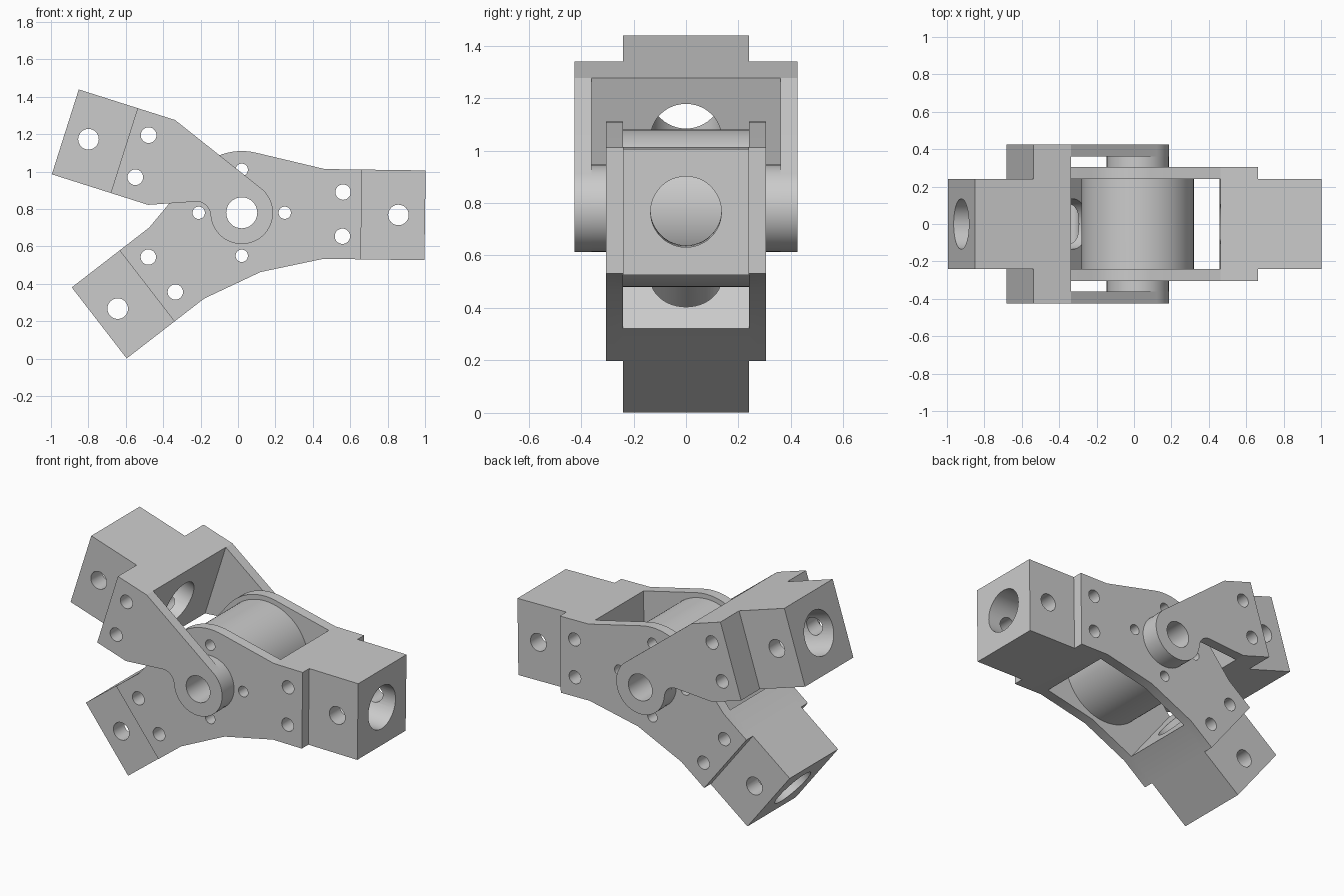
import bpy, bmesh, math
from mathutils import Vector, Matrix

if "Cube" in bpy.data.objects:
    bpy.data.objects.remove(bpy.data.objects["Cube"])

grey = bpy.data.materials.new("plain grey")
grey.use_nodes = True
grey.diffuse_color = (0.6, 0.6, 0.6, 1)
grey.node_tree.nodes["Principled BSDF"].inputs["Base Color"].default_value = (0.6, 0.6, 0.6, 1)

PX, PZ = 0.02, 0.78          # pivot axis position
RIGHT, LOWER, UPPER = -0.8, 217.7, 162.4   # arm directions in degrees


def make(bm, name):
    bmesh.ops.recalc_face_normals(bm, faces=bm.faces)
    mesh = bpy.data.meshes.new(name)
    bm.to_mesh(mesh)
    bm.free()
    mesh.materials.append(grey)
    ob = bpy.data.objects.new(name, mesh)
    bpy.context.collection.objects.link(ob)
    return ob


def prism(name, pts, y0, y1):
    """Extrude an x-z outline along y."""
    bm = bmesh.new()
    face = bm.faces.new([bm.verts.new((x, y0, z)) for x, z in pts])
    ext = bmesh.ops.extrude_face_region(bm, geom=[face])["geom"]
    verts = [g for g in ext if isinstance(g, bmesh.types.BMVert)]
    bmesh.ops.translate(bm, verts=verts, vec=(0, y1 - y0, 0))
    return make(bm, name)


def rod(name, a, b, r, seg=48):
    """Cylinder between two points."""
    a, b = Vector(a), Vector(b)
    rot = (b - a).to_track_quat('Z', 'Y').to_matrix().to_4x4()
    bm = bmesh.new()
    bmesh.ops.create_cone(bm, cap_ends=True, segments=seg, radius1=r, radius2=r,
                          depth=(b - a).length,
                          matrix=Matrix.Translation((a + b) / 2) @ rot)
    return make(bm, name)


def combine(ob, tool, op='DIFFERENCE'):
    """Apply a boolean and delete the tool."""
    tool.hide_render = True
    bpy.context.view_layer.objects.active = ob
    mod = ob.modifiers.new("cut", 'BOOLEAN')
    mod.operation, mod.solver, mod.object = op, 'EXACT', tool
    bpy.ops.object.modifier_apply(modifier=mod.name)
    bpy.data.objects.remove(tool)


def cross_holes(ob, spots, r):
    for x, z in spots:
        combine(ob, rod("hole_cutter", (x, -1, z), (x, 1, z), r, 32))


def arm(angle, u, v):
    """Point u along an arm and v to its side, measured from the pivot."""
    c, s = math.cos(math.radians(angle)), math.sin(math.radians(angle))
    return (PX + u * c - v * s, PZ + u * s + v * c)


def arc(x, z, r, a0, a1, n):
    steps = [math.radians(a0 + (a1 - a0) * i / n) for i in range(n + 1)]
    return [(x + r * math.cos(t), z + r * math.sin(t)) for t in steps]


def shoulders(ob, angle, u, mid):
    """Narrow the end block of an arm on both sides."""
    pts = [arm(angle, a, mid + b) for a, b in ((u, -.4), (1.3, -.4), (1.3, .4), (u, .4))]
    for side in (-1, 1):
        combine(ob, prism("shoulder_cutter", pts, *sorted((side * .24, side * .6))))


def bore(ob, angle, start, mid):
    """Round socket along an arm."""
    (x0, z0), (x1, z1) = arm(angle, start, mid), arm(angle, 1.3, mid)
    combine(ob, rod("bore_cutter", (x0, 0, z0), (x1, 0, z1), 0.135))


def finish(ob):
    bpy.ops.object.select_all(action='DESELECT')
    ob.select_set(True)
    bpy.context.view_layer.objects.active = ob
    bpy.ops.object.shade_smooth_by_angle(angle=math.radians(20))


# Two-armed body: bent outline, open pocket, then the drum
outline = [arm(RIGHT, .44, -.24), arm(RIGHT, .98, -.24), arm(RIGHT, .98, .24), arm(RIGHT, .44, .24)]
outline += arc(PX, PZ, 0.33, 76.6, 140.3, 20)
outline += [arm(LOWER, .44, -.24), arm(LOWER, .963, -.24), arm(LOWER, .963, .24),
            arm(LOWER, .44, .24), (0.12, 0.463)]
body = prism("body_bracket", outline, -.305, .305)
pocket = [arm(RIGHT, .44, .7), arm(LOWER, .44, -.9), arm(LOWER, .44, .7), arm(RIGHT, .44, -.7)]
combine(body, prism("pocket_cutter", pocket, -.24, .24))
for angle in (RIGHT, LOWER):
    shoulders(body, angle, .64, 0)
    bore(body, angle, .38, 0)
combine(body, rod("drum", (PX, -.27, PZ), (PX, .27, PZ), 0.30, 96), 'UNION')
cross_holes(body, [(PX, PZ)], 0.083)
cross_holes(body, [(PX + .23 * math.cos(k * math.pi / 2), PZ + .23 * math.sin(k * math.pi / 2))
                   for k in range(4)], 0.033)
for angle in (RIGHT, LOWER):
    cross_holes(body, [arm(angle, .54, -.118), arm(angle, .54, .118)], 0.041)
    cross_holes(body, [arm(angle, .838, 0)], 0.055)
finish(body)

# Fork that straddles the body, offset above the pivot line
MID = -0.127
TOP, LOW = MID - .238, MID + .238
fork_outline = [arm(UPPER, .49, TOP)] + arc(PX, PZ, 0.167, 52.3, -175, 44)
fork_outline += arc(PX - .242, PZ - .015, 0.075, 0, 95, 12)
fork_outline += [arm(UPPER, .49, LOW), arm(UPPER, .70, LOW), arm(UPPER, 1.03, LOW),
                 arm(UPPER, 1.03, TOP)]
fork = prism("fork_bracket", fork_outline, -.425, .425)
gap = [arm(UPPER, u, v) for u, v in ((.49, -.8), (.49, .8), (-.6, .8), (-.6, -.8))]
combine(fork, prism("gap_cutter", gap, -.36, .36))
shoulders(fork, UPPER, .70, MID)
bore(fork, UPPER, .40, MID)

# Pivot bosses reaching in to the body
for side in (-1, 1):
    combine(fork, rod("pivot_boss", (PX, side * .305, PZ), (PX, side * .40, PZ), 0.166, 72), 'UNION')
cross_holes(fork, [(PX, PZ)], 0.083)
cross_holes(fork, [arm(UPPER, .60, MID - .118), arm(UPPER, .60, MID + .118)], 0.042)
cross_holes(fork, [arm(UPPER, .90, MID)], 0.055)
finish(fork)
